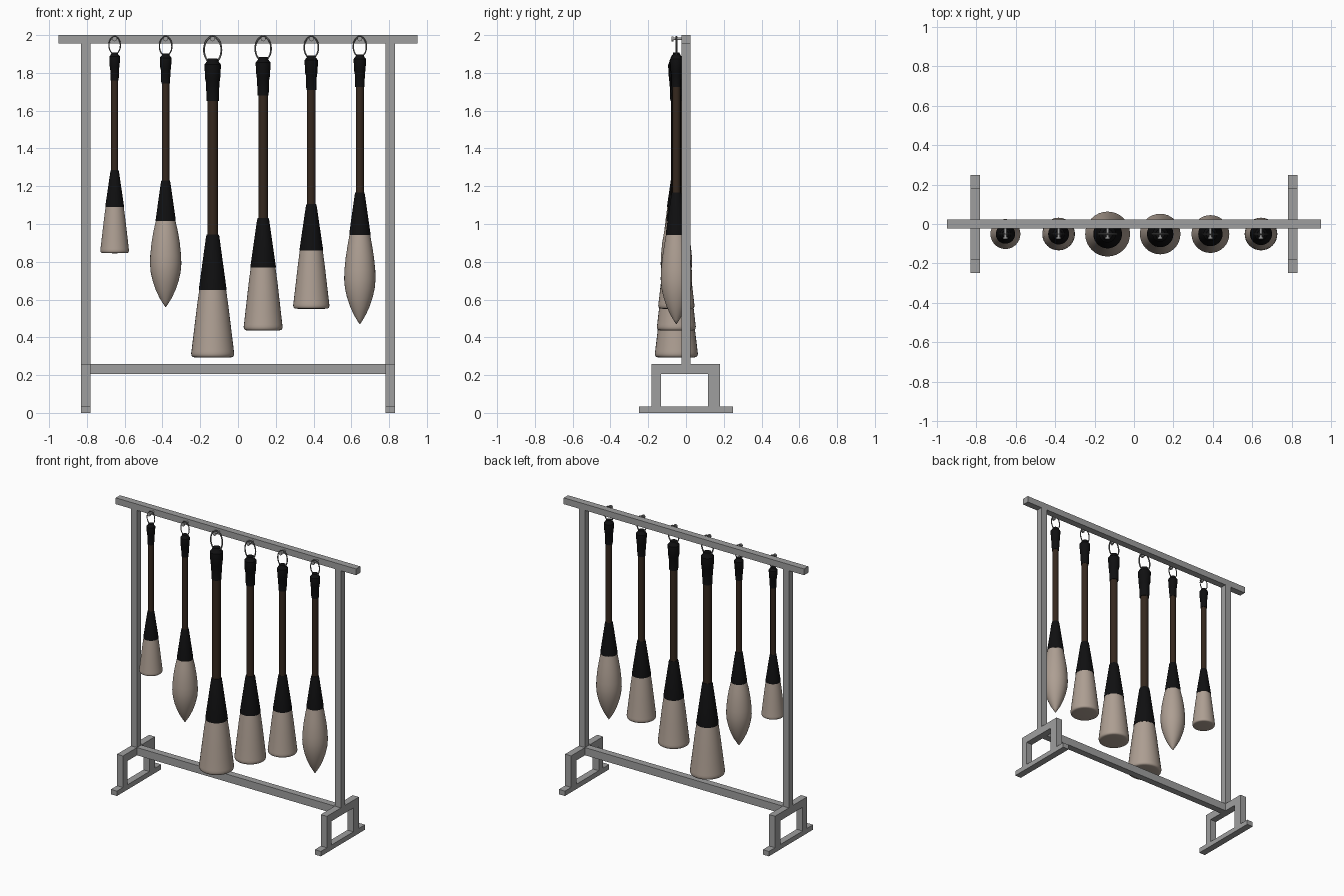
import bpy, bmesh, math

if "Cube" in bpy.data.objects:
    bpy.data.objects.remove(bpy.data.objects["Cube"])


def material(name, rgb):
    m = bpy.data.materials.new(name)
    m.diffuse_color = (*rgb, 1)
    m.use_nodes = True
    m.node_tree.nodes["Principled BSDF"].inputs["Base Color"].default_value = m.diffuse_color
    return m


BLACK = material("black", (0.005, 0.005, 0.0055))
WOOD = material("dark_wood", (0.036, 0.021, 0.013))
HAIR = material("bristle", (0.42, 0.345, 0.29))
FRAME = material("frame_grey", (0.345, 0.345, 0.345))
METAL = material("metal", (0.16, 0.16, 0.16))
BY = -0.051  # plane in which the brushes hang


def finish(name, bm, mat=None, smooth=0):
    bmesh.ops.recalc_face_normals(bm, faces=bm.faces)
    me = bpy.data.meshes.new(name)
    bm.to_mesh(me)
    bm.free()
    ob = bpy.data.objects.new(name, me)
    bpy.context.collection.objects.link(ob)
    if mat:
        me.materials.append(mat)
    if smooth:
        bpy.ops.object.select_all(action='DESELECT')
        ob.select_set(True)
        bpy.context.view_layer.objects.active = ob
        bpy.ops.object.shade_smooth_by_angle(angle=math.radians(smooth))
    return ob


def box(name, x, y, z):
    bm = bmesh.new()
    bmesh.ops.create_cube(bm, size=1)
    for v in bm.verts:
        for i, (a, b) in enumerate((x, y, z)):
            v.co[i] = a if v.co[i] < 0 else b
    return finish(name, bm, FRAME)


def lathe(name, profile, x, mat=None, axis='Z', seg=32, smooth=35):
    """Closed solid of revolution from (radius, position) pairs."""
    bm = bmesh.new()
    rings = []
    for r, h in profile:
        ring = []
        for k in range(seg):
            a = math.tau * k / seg
            c, s = r * math.cos(a), r * math.sin(a)
            ring.append(bm.verts.new((x + c, BY + s, h) if axis == 'Z'
                                     else (x + c, h, 1.98 + s)))
        rings.append(ring)
    for a, b in zip(rings, rings[1:]):
        for k in range(seg):
            n = (k + 1) % seg
            bm.faces.new((a[k], a[n], b[n], b[k]))
    bm.faces.new(rings[0])
    bm.faces.new(rings[-1])
    return finish(name, bm, mat, smooth)


def oval_ring(name, x, z, rx, rz, t, mat):
    bm = bmesh.new()
    n, m = 36, 8
    vs = []
    for i in range(n):
        a = math.tau * i / n
        for j in range(m):
            b = math.tau * j / m
            d = t * math.cos(b)
            vs.append(bm.verts.new((x + (rx + d) * math.cos(a), BY + t * math.sin(b),
                                    z + (rz + d) * math.sin(a))))
    for i in range(n):
        for j in range(m):
            p, q = (i + 1) % n, (j + 1) % m
            bm.faces.new((vs[i*m+j], vs[p*m+j], vs[p*m+q], vs[i*m+q]))
    finish(name, bm, mat, 60)


# rack: top bar, lower beam, posts and feet
T = 0.024
box("top_bar", (-0.95, 0.95), (-T, T), (1.955, 2.0))
box("lower_beam", (-0.783, 0.783), (-T, T), (0.205, 0.26))
for side, c in (("left", -0.806), ("right", 0.806)):
    xr = (c - T, c + T)
    box(side + "_post", xr, (-T, T), (0.26, 1.955))
    box(side + "_foot_base", xr, (-0.25, 0.25), (0, 0.035))
    box(side + "_foot_top", xr, (-0.182, 0.18), (0.205, 0.26))
    box(side + "_foot_front_leg", xr, (-0.182, -0.132), (0.035, 0.205))
    box(side + "_foot_back_leg", xr, (0.117, 0.18), (0.035, 0.205))

# x, scale, cap top, cap bottom, ferrule top, ferrule bottom, tip,
# ferrule bottom radius, bristle radius, pointed
BRUSHES = [
    (-0.653, 0.66, 1.907, 1.76, 1.285, 1.09, 0.845, 0.049, 0.076, False),
    (-0.383, 0.72, 1.902, 1.745, 1.23, 1.015, 0.56, 0.053, 0.083, True),
    (-0.134, 1.00, 1.877, 1.65, 0.945, 0.65, 0.292, 0.073, 0.114, False),
    (0.133, 0.91, 1.884, 1.68, 1.033, 0.77, 0.435, 0.067, 0.103, False),
    (0.388, 0.82, 1.893, 1.71, 1.105, 0.86, 0.55, 0.062, 0.096, False),
    (0.645, 0.76, 1.898, 1.725, 1.168, 0.943, 0.47, 0.056, 0.083, True),
]
for i, (x, s, ct, cb, ft, fb, tip, rf, rb, pointed) in enumerate(BRUSHES, 1):
    n = f"brush_{i}_"
    # peg with a small head, and hanging ring
    lathe(n + "peg", [(0.007, -T), (0.007, -0.067), (0.013, -0.067), (0.013, -0.077)],
          x, FRAME, axis='Y', seg=12)
    rz = 0.07 * s
    oval_ring(n + "ring", x, 1.992 - rz, 0.046 * s, rz, 0.0048 * s, METAL)
    # stepped cap
    h = ct - cb
    lathe(n + "cap", [(0.025 * s, ct), (0.029 * s, ct - 0.06 * h), (0.043 * s, ct - 0.14 * h),
                      (0.043 * s, ct - 0.22 * h), (0.039 * s, ct - 0.52 * h),
                      (0.036 * s, ct - 0.54 * h), (0.032 * s, cb)], x, BLACK)
    lathe(n + "handle", [(0.028 * s, cb + 0.02), (0.028 * s, ft - 0.02)], x, WOOD)
    lathe(n + "ferrule", [(0.031 * s, ft), (0.035 * s, ft - 0.01),
                          (rf, fb + 0.008), (rf, fb)], x, BLACK)
    # bristles: (fraction of max radius, fraction of length)
    if pointed:
        shape = [(0.78, 0.12), (0.9, 0.25), (0.985, 0.4), (1, 0.5), (0.95, 0.6),
                 (0.82, 0.7), (0.63, 0.8), (0.4, 0.89), (0.2, 0.95), (0.02, 1)]
    else:
        k = rf / rb
        shape = [(k + (1 - k) * f, f * 0.94) for f in (0.25, 0.5, 0.75, 0.96)]
        shape += [(1, 0.935), (0.99, 0.96), (0.965, 0.98), (0.92, 0.99), (0.84, 0.995),
                  (0.5, 0.998), (0.05, 1)]
    L = fb - tip
    lathe(n + "bristles", [(rf * 0.97, fb + 0.004)] + [(rb * r, fb - L * f) for r, f in shape],
          x, HAIR, smooth=60)
